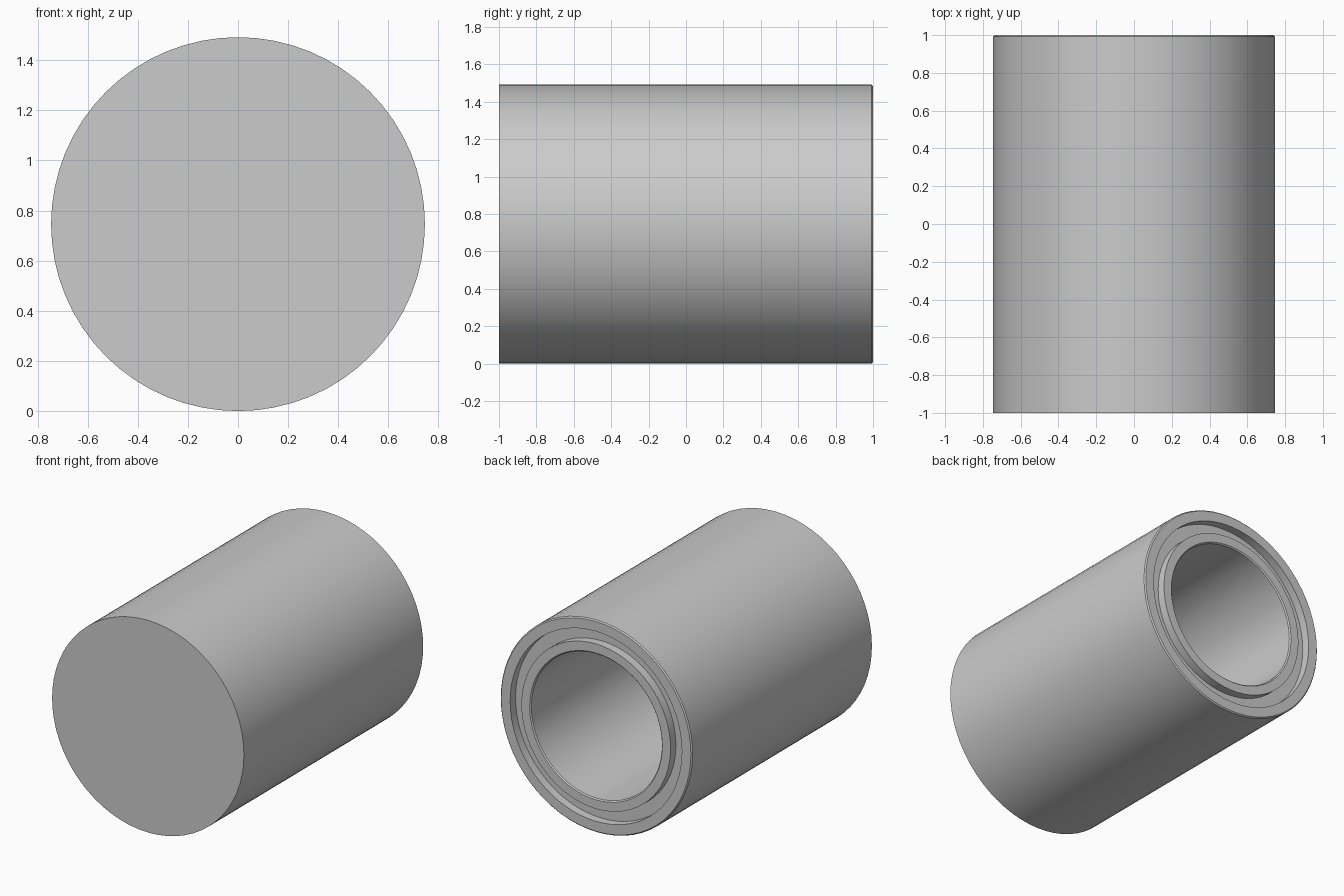
import bpy
import bmesh
from math import cos, sin, tau

cube = bpy.data.objects.get("Cube")
if cube:
    bpy.data.objects.remove(cube, do_unlink=True)

SIDES = 64
RADIUS = 0.746
BORE = 0.508
CHAMFER = 0.008
BACK = 1.0
GROOVE_FLOOR = BACK - 0.06

# Half section as (radius, y), from the closed front to the bottom of the bore
profile = [
    (0, -1.0),
    (RADIUS, -1.0),
    (RADIUS, BACK - CHAMFER),          # outer wall
    (RADIUS - CHAMFER, BACK),          # outer rim
    (0.668, BACK),
    (0.668, GROOVE_FLOOR),             # ring groove
    (0.58, GROOVE_FLOOR),
    (0.58, BACK),                      # inner rim
    (BORE + CHAMFER, BACK),
    (BORE, BACK - CHAMFER),
    (BORE, -0.9),                      # bore
    (0, -0.9),
]


def lathe(name, section, height, material):
    """Turn a section around the y axis at the given height."""
    bm = bmesh.new()
    rings = []
    for r, y in section:
        count = SIDES if r > 0 else 1
        rings.append([
            bm.verts.new((r * cos(tau * i / SIDES), y, height + r * sin(tau * i / SIDES)))
            for i in range(count)
        ])
    for a, b in zip(rings, rings[1:]):
        if len(a) == 1:
            bm.faces.new(b)
        elif len(b) == 1:
            bm.faces.new(a)
        else:
            for i in range(SIDES):
                j = (i + 1) % SIDES
                bm.faces.new((a[i], a[j], b[j], b[i]))
    # Drop the unused axis points; the end discs are single faces
    bmesh.ops.delete(bm, geom=[v for v in bm.verts if not v.link_faces], context='VERTS')
    bmesh.ops.recalc_face_normals(bm, faces=bm.faces)
    mesh = bpy.data.meshes.new(name)
    bm.to_mesh(mesh)
    bm.free()
    mesh.materials.append(material)
    obj = bpy.data.objects.new(name, mesh)
    bpy.context.collection.objects.link(obj)
    return obj


# Plain grey finish
grey = bpy.data.materials.new("plain_grey")
grey.use_nodes = True
colour = (0.6, 0.6, 0.6, 1)
grey.diffuse_color = colour
grey.node_tree.nodes["Principled BSDF"].inputs["Base Color"].default_value = colour

# Grooved cylinder with a blind bore at the back
body = lathe("grooved_cylinder", profile, RADIUS, grey)
bpy.ops.object.select_all(action='DESELECT')
body.select_set(True)
bpy.context.view_layer.objects.active = body
bpy.ops.object.shade_smooth_by_angle(angle=0.52)
